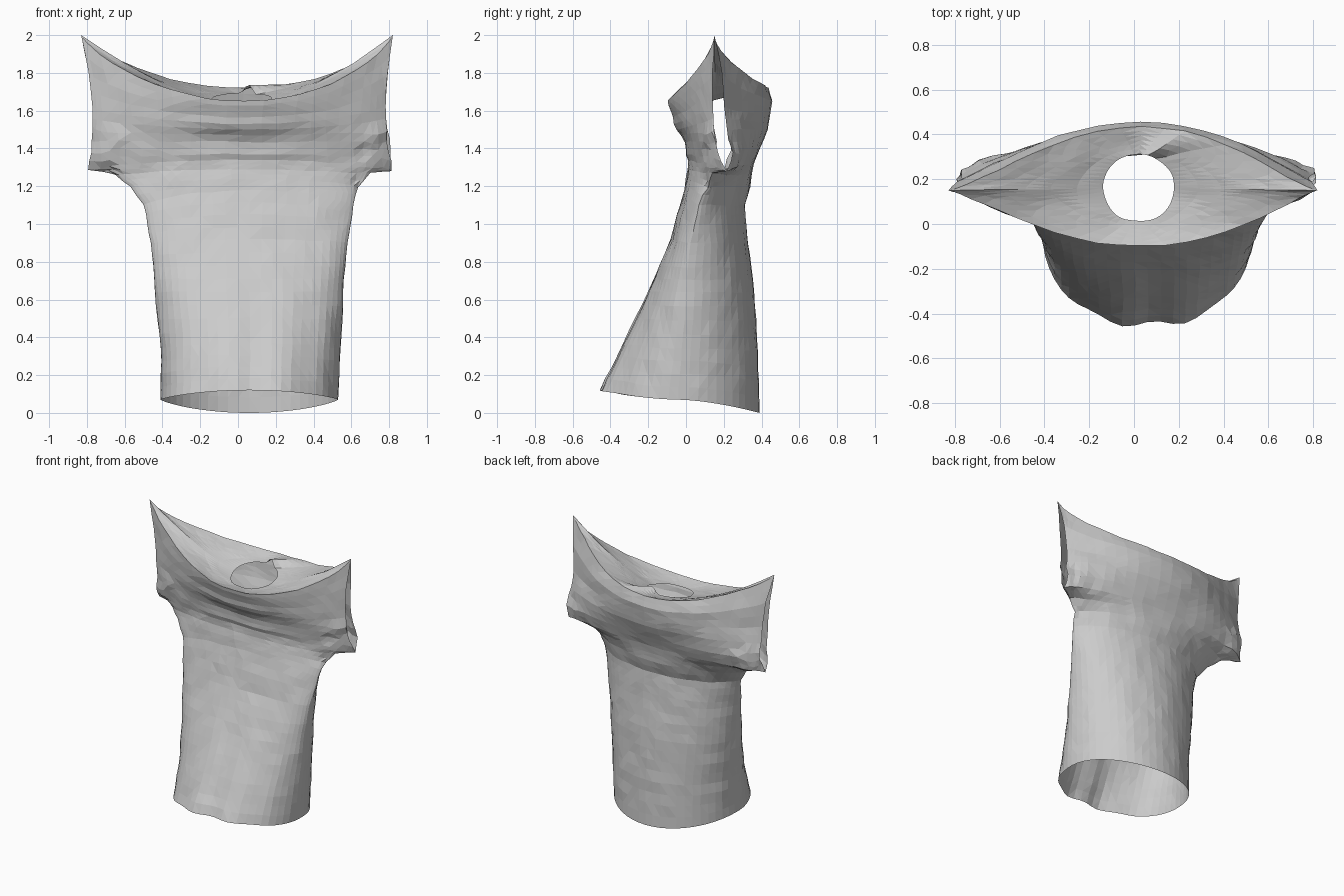
import bpy
import bmesh
import math
from mathutils import Vector, noise

cube = bpy.data.objects.get("Cube")
if cube:
    bpy.data.objects.remove(cube, do_unlink=True)

COLUMNS = 26
SPREAD = [math.sin(math.pi / 2 * (2 * i / COLUMNS - 1)) for i in range(COLUMNS + 1)]

# Garment levels from hem to shoulder tips:
# x right, x left, y front, y back, side y of front, side y of back,
# z front, z back, z side
LEVELS = [
    (-.41, .53, -.45, .39, -.04, -.04, .12, 0, .07),
    (-.41, .54, -.33, .38, -.02, -.02, .37, .33, .34),
    (-.44, .56, -.20, .36, 0, 0, .64, .64, .64),
    (-.46, .58, -.08, .33, .02, .02, .92, .9, .9),
    (-.5, .61, -.01, .31, .07, .07, 1.18, 1.1, 1.1),
    (-.57, .63, 0, .34, .11, .11, 1.24, 1.2, 1.2),
    (-.65, .7, .01, .35, .15, .15, 1.29, 1.26, 1.26),
    (-.79, .82, .01, .36, .2, .2, 1.34, 1.32, 1.29),
    (-.78, .8, 0, .39, .16, .24, 1.4, 1.4, 1.38),
    (-.77, .79, -.03, .43, .15, .22, 1.47, 1.5, 1.5),
    (-.77, .78, -.06, .445, .14, .2, 1.53, 1.57, 1.62),
    (-.79, .79, -.09, .46, .14, .19, 1.6, 1.65, 1.8),
    (-.83, .82, -.1, .435, .15, .15, 1.65, 1.72, 2),
]


def make_material(name, color):
    mat = bpy.data.materials.new(name)
    mat.use_nodes = True
    mat.diffuse_color = color
    mat.node_tree.nodes["Principled BSDF"].inputs["Base Color"].default_value = color
    return mat


def subdivide_levels():
    rows = [LEVELS[0]]
    for a, b in zip(LEVELS, LEVELS[1:]):
        steps = max(2, round((b[6] - a[6]) / .07))
        for k in range(1, steps + 1):
            rows.append([p + (q - p) * k / steps for p, q in zip(a, b)])
    return rows


def panel_row(row, front):
    """One cross line of the front or back panel, from right to left."""
    xr, xl, yf, yb, sf, sb, zf, zb, zs = row
    mid_y, side_y, mid_z = (yf, sf, zf) if front else (yb, sb, zb)
    # Rounded torso below, tapering flat towards the shoulder tips
    rise = max(0, (zs - .9) / 1.1)
    power = .5 + rise * (.75 if front else .85)
    square = 2.3 - min(.3, rise) if front else 2
    points = []
    for s in SPREAD:
        bulge = max(0, 1 - s * s)
        x = (xr + xl) / 2 + s * (xl - xr) / 2 + .04 * rise * bulge
        y = side_y + (mid_y - side_y) * max(0, 1 - abs(s) ** square) ** power
        z = zs + (mid_z - zs) * bulge ** .8
        # Draped chest folds and loose waves at the front hem
        if front and 1.34 < mid_z < 1.62:
            y -= .008 * math.sin((mid_z - 1.34) * math.tau / .14) * bulge ** 4
        if front and z < 1:
            y += .02 * (1 - z) ** 2 * bulge * math.cos(22 * (x - .09))
        points.append(Vector((x, y, z)))
    return points


def crumple(co):
    """Small cloth unevenness that depends only on position."""
    amount = .007
    if abs(co.x) > .62 and 1.2 < co.z < 1.5:
        amount = .028
    if co.z > 1.9 or co.z < .13:
        amount = 0
    return co + noise.noise_vector(co * 9) * amount


def add_grid(bm, rows):
    grid = [[bm.verts.new(crumple(p)) for p in row] for row in rows]
    for low, high in zip(grid, grid[1:]):
        for i in range(len(low) - 1):
            bm.faces.new((low[i], low[i + 1], high[i + 1], high[i]))


def finish(bm, name, mat, outward):
    bmesh.ops.remove_doubles(bm, verts=bm.verts[:], dist=.0005)
    bmesh.ops.triangulate(bm, faces=bm.faces[:], quad_method='SHORT_EDGE')
    bmesh.ops.recalc_face_normals(bm, faces=bm.faces[:])
    bm.normal_update()
    if sum(f.normal.dot(outward(f.calc_center_median())) * f.calc_area() for f in bm.faces) < 0:
        bmesh.ops.reverse_faces(bm, faces=bm.faces[:])
    mesh = bpy.data.meshes.new(name)
    bm.to_mesh(mesh)
    bm.free()
    mesh.materials.append(mat)
    obj = bpy.data.objects.new(name, mesh)
    bpy.context.collection.objects.link(obj)


cloth = make_material("light grey cloth", (.6, .6, .6, 1))
rows = subdivide_levels()

# Front and back panels, welded along the sides and under the sleeves
bm = bmesh.new()
for front in (True, False):
    add_grid(bm, [panel_row(r, front) for r in rows])
finish(bm, "shirt_body", cloth, lambda c: Vector((c.x, c.y - .15, 0)))

# Sagging shoulder yoke around the round neck opening, with a raised back point
bm = bmesh.new()
RINGS = 6
for front in (True, False):
    rim = panel_row(rows[-1], front)
    side = -1 if front else 1
    neck = []
    for i in range(COLUMNS + 1):
        a = math.pi / 2 * (2 * i / COLUMNS - 1)
        peak = 0 if front else .06 * max(0, 1 - abs(a - .2) / .25)
        neck.append(Vector((.02 + .16 * math.sin(a), .16 + side * .15 * math.cos(a),
                            1.66 + side * .03 * math.cos(a) + peak)))
    rings = []
    for k in range(RINGS + 1):
        t = k / RINGS
        ring = []
        for r, n in zip(rim, neck):
            p = r.lerp(n, t)
            p.z = n.z + (r.z - n.z) * (1 - t) ** 1.4
            ring.append(p)
        rings.append(ring)
    add_grid(bm, rings)
finish(bm, "shoulder_yoke", cloth, lambda c: Vector((0, 0, 1)))
